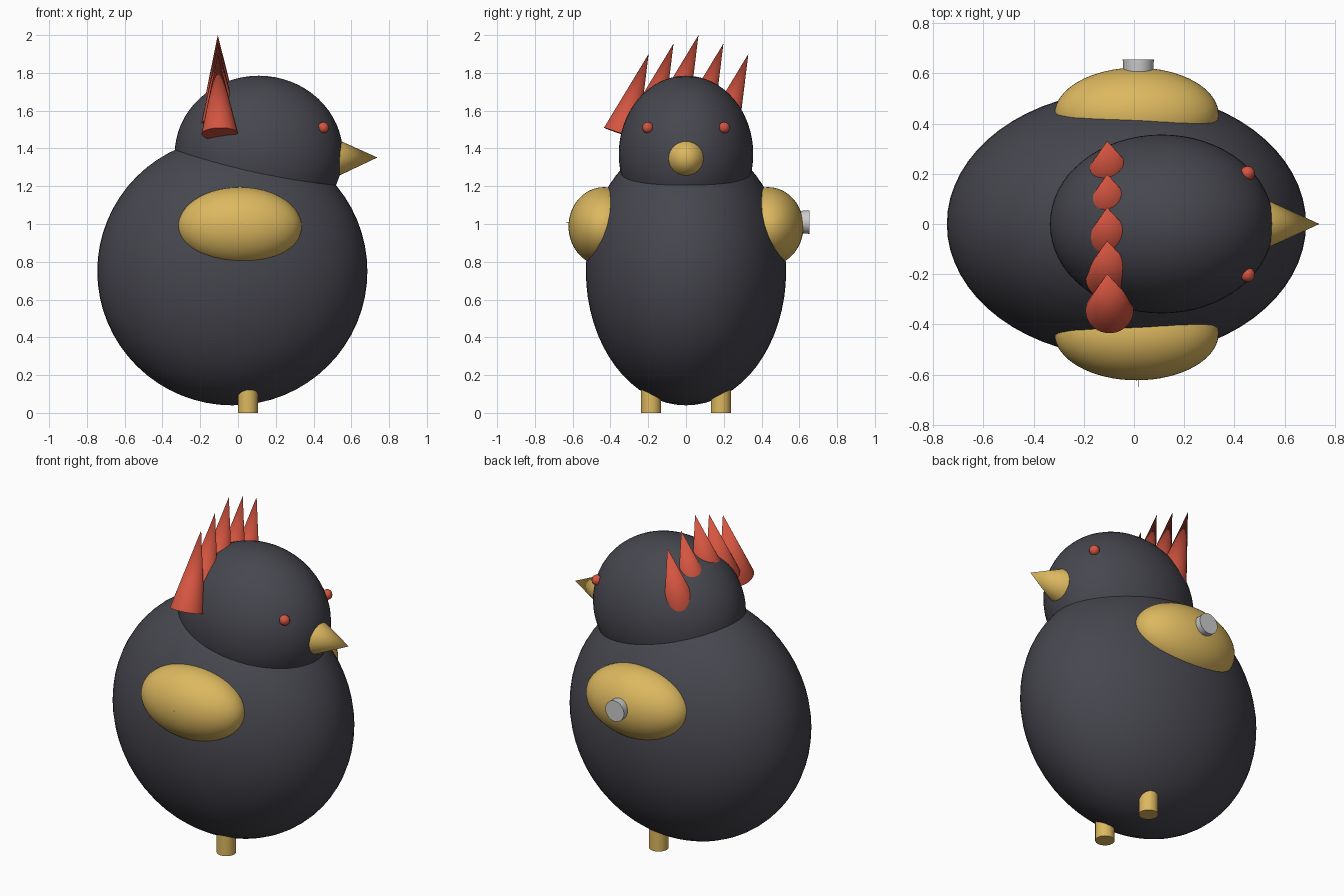
import bpy
import math
from mathutils import Vector

cube = bpy.data.objects.get("Cube")
if cube:
    bpy.data.objects.remove(cube, do_unlink=True)


def material(name, r, g, b):
    m = bpy.data.materials.new(name)
    m.use_nodes = True
    m.diffuse_color = (r, g, b, 1)
    m.node_tree.nodes["Principled BSDF"].inputs["Base Color"].default_value = (r, g, b, 1)
    return m


charcoal = material("charcoal", 0.062, 0.062, 0.078)
gold = material("gold", 0.72, 0.48, 0.115)
red = material("red", 0.66, 0.09, 0.052)
silver = material("silver", 0.6, 0.6, 0.6)


def finish(name, mat):
    ob = bpy.context.object
    ob.name = name
    ob.data.name = name
    ob.data.materials.append(mat)
    bpy.ops.object.shade_smooth_by_angle(angle=math.radians(40))
    return ob


def ellipsoid(name, mat, center, radii, segments=64, rings=32):
    bpy.ops.mesh.primitive_uv_sphere_add(segments=segments, ring_count=rings, radius=1, location=center)
    bpy.context.object.scale = radii
    bpy.ops.object.transform_apply(location=False, rotation=False, scale=True)
    return finish(name, mat)


def cone(name, mat, base, tip, radius, tip_radius=0.0):
    """Cone or cylinder running from the base centre to the tip."""
    base, tip = Vector(base), Vector(tip)
    axis = tip - base
    bpy.ops.mesh.primitive_cone_add(vertices=32, radius1=radius, radius2=tip_radius,
                                    depth=axis.length, location=(base + tip) / 2)
    bpy.context.object.rotation_euler = axis.to_track_quat("Z", "Y").to_euler()
    return finish(name, mat)


# Body, head and beak
ellipsoid("body", charcoal, (-0.03, 0, 0.75), (0.715, 0.53, 0.71))
ellipsoid("head", charcoal, (0.11, 0, 1.37), (0.445, 0.356, 0.415))
cone("beak", gold, (0.53, 0, 1.35), (0.738, 0, 1.352), 0.096)

# Paired wings, eyes and legs
for label, side in (("front", -1), ("back", 1)):
    ellipsoid(label + "_wing", gold, (0.01, side * 0.435, 0.987), (0.327, 0.187, 0.208))
    ellipsoid(label + "_eye", red, (0.452, side * 0.202, 1.51), (0.03, 0.03, 0.03), 10, 8)
    cone(label + "_leg", gold, (0.052, side * 0.185, 0), (0.052, side * 0.185, 0.3), 0.053, 0.053)

# Long spike passing through both wings
cone("wing_pin", silver, (0.017, 0.655, 1.01), (0.017, -0.65, 1.01), 0.062)

# Crest of five leaning spikes
lean = Vector((-0.01, 0.146, 0.422))
for i, height in enumerate((1.9, 1.955, 2.0, 1.955, 1.9)):
    tip = Vector((-0.107, -0.198 + 0.132 * i, height))
    cone(f"crest_spike_{i + 1}", red, tip - lean, tip, 0.096)
